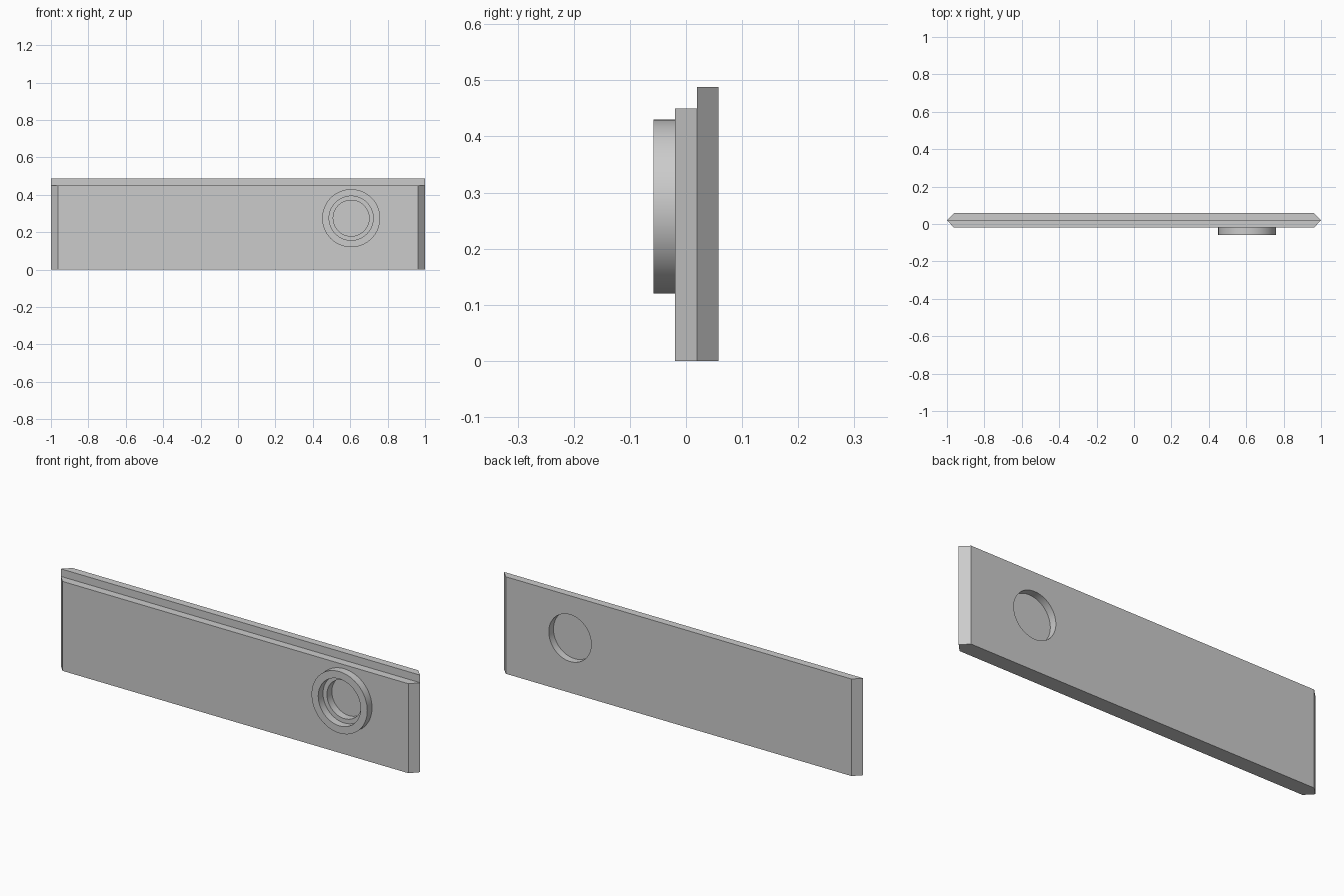
import bpy
import bmesh
import math
from mathutils import Matrix

default_cube = bpy.data.objects.get("Cube")
if default_cube:
    bpy.data.objects.remove(default_cube, do_unlink=True)

# Main dimensions
FRONT, MID, BACK = -0.02, 0.02, 0.058
RING_FRONT = -0.058
HALF, HALF_INNER = 1.0, 0.962
HOLE_X, HOLE_Z = 0.605, 0.275
RING_R, POCKET_R, BORE_R = 0.155, 0.118, 0.096

grey = bpy.data.materials.new("light_grey")
grey.use_nodes = True
colour = (0.6, 0.6, 0.6, 1.0)
grey.diffuse_color = colour
grey.node_tree.nodes["Principled BSDF"].inputs["Base Color"].default_value = colour


def make_object(name, bm):
    bmesh.ops.recalc_face_normals(bm, faces=bm.faces)
    mesh = bpy.data.meshes.new(name)
    bm.to_mesh(mesh)
    bm.free()
    mesh.materials.append(grey)
    obj = bpy.data.objects.new(name, mesh)
    bpy.context.collection.objects.link(obj)
    return obj


def panel(name, y_front, half_front, y_back, half_back, height):
    """Upright board whose ends are bevelled in plan."""
    bm = bmesh.new()
    plan = [(-half_front, y_front), (half_front, y_front),
            (half_back, y_back), (-half_back, y_back)]
    base = bm.faces.new([bm.verts.new((x, y, 0)) for x, y in plan])
    top = bmesh.ops.extrude_face_region(bm, geom=[base])["geom"]
    verts = [v for v in top if isinstance(v, bmesh.types.BMVert)]
    bmesh.ops.translate(bm, verts=verts, vec=(0, 0, height))
    return make_object(name, bm)


def disc(name, radius, y_front, y_back):
    """Cylinder along y, centred on the round opening."""
    bm = bmesh.new()
    place = (Matrix.Translation((HOLE_X, (y_front + y_back) / 2, HOLE_Z))
             @ Matrix.Rotation(math.pi / 2, 4, 'X'))
    bmesh.ops.create_cone(bm, cap_ends=True, segments=64, radius1=radius,
                          radius2=radius, depth=y_back - y_front, matrix=place)
    return make_object(name, bm)


def select_only(obj):
    bpy.ops.object.select_all(action='DESELECT')
    obj.select_set(True)
    bpy.context.view_layer.objects.active = obj


def bore(obj, radius):
    """Cut a round hole right through the part."""
    cutter = disc("hole_cutter", radius, -0.2, 0.2)
    cutter.hide_render = True
    mod = obj.modifiers.new("hole", 'BOOLEAN')
    mod.operation = 'DIFFERENCE'
    mod.solver = 'EXACT'
    mod.object = cutter
    select_only(obj)
    bpy.ops.object.modifier_apply(modifier=mod.name)
    bpy.data.objects.remove(cutter, do_unlink=True)


# Boards: the back one stands taller, leaving a step along the top
front_panel = panel("front_panel", FRONT, HALF_INNER, MID, HALF, 0.45)
back_panel = panel("back_panel", MID, HALF, BACK, HALF_INNER, 0.488)

# Raised collar, stepped opening and the thin floor inside it
collar_ring = disc("collar_ring", RING_R, RING_FRONT, FRONT)
bore(front_panel, BORE_R)
bore(back_panel, POCKET_R)
bore(collar_ring, POCKET_R)
opening_floor = disc("opening_floor", POCKET_R, MID - 0.001, MID + 0.001)

for part in (front_panel, back_panel, collar_ring, opening_floor):
    select_only(part)
    bpy.ops.object.shade_smooth_by_angle(angle=math.radians(30))
